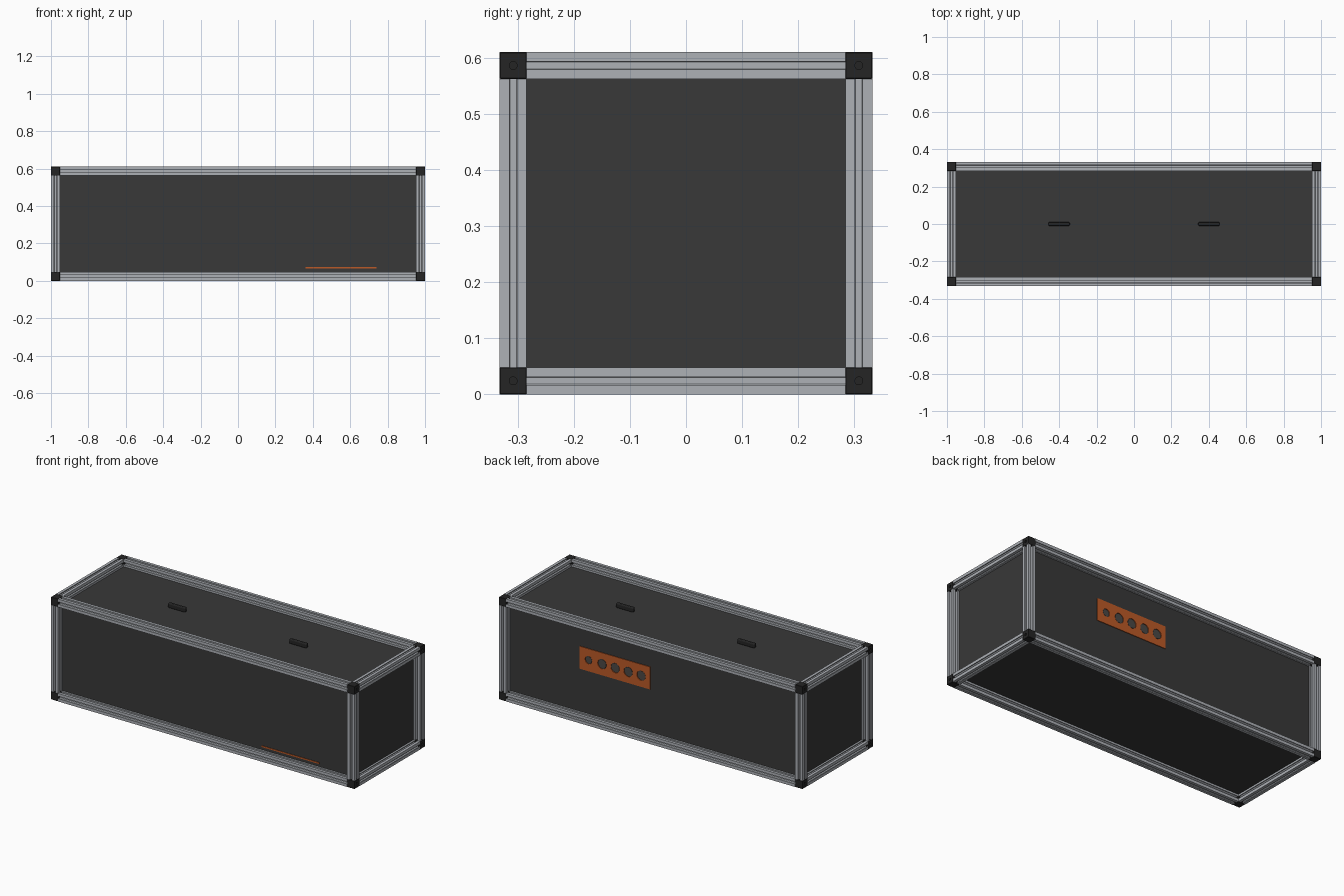
import bpy, bmesh
from math import radians, pi
from mathutils import Matrix, Vector

if "Cube" in bpy.data.objects:
    bpy.data.objects.remove(bpy.data.objects["Cube"])

LX, LY, LZ, P = 2.0, 0.664, 0.61, 0.048   # outer size, rail width
H = P / 2


def mat(name, c):
    m = bpy.data.materials.new(name)
    m.diffuse_color = (*c, 1)
    m.use_nodes = True
    m.node_tree.nodes["Principled BSDF"].inputs["Base Color"].default_value = m.diffuse_color
    return m


ALU = mat("aluminium", (0.42, 0.44, 0.47))
DARK = mat("panel_dark", (0.04, 0.04, 0.04))
BLACK = mat("black_plastic", (0.018, 0.018, 0.018))
ORANGE = mat("orange", (0.5, 0.1, 0.02))
GREY = mat("socket_grey", (0.07, 0.065, 0.06))


def finish(name, bm, m):
    bmesh.ops.recalc_face_normals(bm, faces=bm.faces)
    me = bpy.data.meshes.new(name)
    bm.to_mesh(me)
    bm.free()
    me.materials.append(m)
    ob = bpy.data.objects.new(name, me)
    bpy.context.collection.objects.link(ob)
    return ob


def box(name, lo, hi, m, bevel=0, seg=1):
    bm = bmesh.new()
    lo, hi = Vector(lo), Vector(hi)
    bmesh.ops.create_cube(bm, size=1, matrix=Matrix.Translation((lo + hi) / 2)
                          @ Matrix.Diagonal((*(hi - lo), 1)))
    if bevel:
        bmesh.ops.bevel(bm, geom=bm.edges[:], offset=bevel, segments=seg,
                        profile=0.5, affect='EDGES')
    return finish(name, bm, m)


def cylinder(name, loc, axis, r, depth, m, seg=24):
    bm = bmesh.new()
    rot = Vector((0, 0, 1)).rotation_difference(Vector(axis)).to_matrix().to_4x4()
    bmesh.ops.create_cone(bm, cap_ends=True, segments=seg, radius1=r, radius2=r,
                          depth=depth, matrix=Matrix.Translation(loc) @ rot)
    return finish(name, bm, m)


def cut(ob, cutter):
    cutter.hide_render = True
    cutter.hide_viewport = True
    md = ob.modifiers.new("cut", 'BOOLEAN')
    md.operation = 'DIFFERENCE'
    md.solver = 'EXACT'
    md.object = cutter


# slotted rail cross-section: one side, turned four times
half = [(0.007, H), (0.007, 0.0195), (0.013, 0.0195), (0.013, 0.016), (0.006, 0.009)]
side = [(-H, H)] + [(-x, y) for x, y in half] + [(x, y) for x, y in reversed(half)]
profile = []
for k in range(4):
    r = Matrix.Rotation(-k * pi / 2, 2)
    profile += [r @ Vector(p) for p in side]


def rail(name, axis, centre, length):
    bm = bmesh.new()
    vs = []
    for u, v in profile:
        co = [u, v]
        co.insert(axis, -length / 2)
        vs.append(bm.verts.new(Vector(co) + Vector(centre)))
    f = bm.faces.new(vs)
    ext = bmesh.ops.extrude_face_region(bm, geom=[f], use_keep_orig=True)
    d = Vector((0, 0, 0))
    d[axis] = length
    bmesh.ops.translate(bm, vec=d,
                        verts=[g for g in ext["geom"] if isinstance(g, bmesh.types.BMVert)])
    return finish(name, bm, ALU)


# frame rails along each axis
cx, cy, zc = LX / 2 - H, LY / 2 - H, LZ / 2
cz = zc - H
half_size = (cx, cy, cz)
for axis, nm in enumerate(("long_rail", "depth_rail", "upright_post")):
    for a in (-1, 1):
        for b in (-1, 1):
            s = [a, b]
            s.insert(axis, 0)
            c = [s[i] * half_size[i] for i in range(3)]
            c[2] += zc
            rail(nm, axis, c, 2 * half_size[axis] - P)

# corner cubes with a screw recess on the end faces
for sx in (-1, 1):
    for sy in (-1, 1):
        for sz in (-1, 1):
            c = Vector((sx * cx, sy * cy, zc + sz * cz))
            h = Vector((H, H, H))
            cube = box("corner_cube", c - h, c + h, BLACK, 0.0015)
            cut(cube, cylinder("screw_hole_cutter", c + Vector((sx * H, 0, 0)),
                               (1, 0, 0), 0.007, 0.016, BLACK))

# panels along the inner side of the frame
D, T = 0.042, 0.006
ix, iy, i0, i1 = LX / 2 - D, LY / 2 - D, D, LZ - D
box("front_panel", (-ix, -iy, i0), (ix, -iy + T, i1), DARK)
box("back_panel", (-ix, iy - T, i0), (ix, iy, i1), DARK)
box("bottom_panel", (-ix, -iy, i0), (ix, iy, i0 + T), DARK)
box("top_panel", (-ix, -iy, i1 - T), (ix, iy, i1), DARK)
for s, nm in ((-1, "left_panel"), (1, "right_panel")):
    xs = sorted((s * ix, s * (ix - T)))
    box(nm, (xs[0], -iy, i0), (xs[1], iy, i1), DARK)

# lid handles
for x in (-0.4, 0.4):
    box("lid_handle", (x - 0.057, -0.01, i1), (x + 0.057, 0.01, i1 + 0.028), BLACK, 0.006, 3)

# orange strip on the front
box("front_strip", (0.36, -iy - 0.003, 0.065), (0.74, -iy, 0.073), ORANGE)

# orange connector plate on the back: one small and four large holes
plate = box("connector_plate", (0.03, iy, 0.303), (0.495, iy + 0.004, 0.437), ORANGE)
for i, x in enumerate((0.436, 0.347, 0.261, 0.175, 0.089)):
    r = 0.023 if i == 0 else 0.029
    cut(plate, cylinder("plate_hole_cutter", (x, iy + 0.002, 0.37), (0, 1, 0), r, 0.03, ORANGE, 32))
    cylinder("socket_disc", (x, iy + 0.0005, 0.37), (0, 1, 0), r - 0.003, 0.003, GREY, 32)
